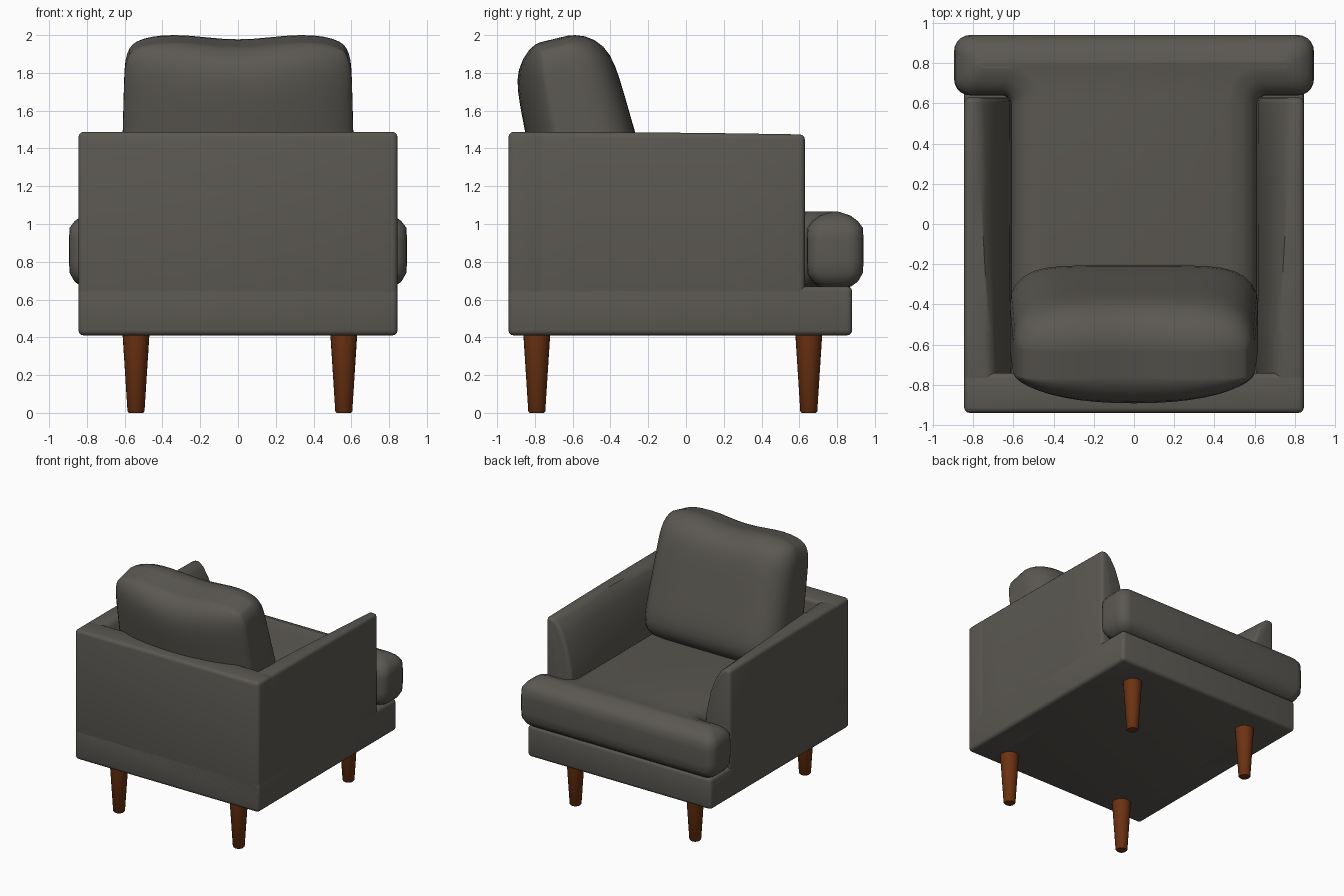
import bpy, bmesh, math
from mathutils import Vector

if "Cube" in bpy.data.objects:
    bpy.data.objects.remove(bpy.data.objects["Cube"], do_unlink=True)


def material(name, rgb):
    mat = bpy.data.materials.new(name)
    mat.use_nodes = True
    mat.diffuse_color = (*rgb, 1)
    bsdf = mat.node_tree.nodes["Principled BSDF"]
    bsdf.inputs["Base Color"].default_value = (*rgb, 1)
    bsdf.inputs["Roughness"].default_value = 0.8
    return mat


fabric = material("charcoal fabric", (0.105, 0.098, 0.085))
wood = material("walnut wood", (0.15, 0.032, 0.006))


def finish(bm, name, mat, bevel=0.0, angle=40):
    """Round the hard edges, then turn the bmesh into a smooth object."""
    bmesh.ops.recalc_face_normals(bm, faces=bm.faces[:])
    if bevel:
        hard = [e for e in bm.edges if e.calc_face_angle(0) > math.radians(50)]
        bmesh.ops.bevel(bm, geom=hard, offset=bevel, segments=3, profile=0.5,
                        affect='EDGES', clamp_overlap=True)
    mesh = bpy.data.meshes.new(name)
    bm.to_mesh(mesh)
    bm.free()
    mesh.materials.append(mat)
    obj = bpy.data.objects.new(name, mesh)
    bpy.context.collection.objects.link(obj)
    bpy.ops.object.select_all(action='DESELECT')
    obj.select_set(True)
    bpy.context.view_layer.objects.active = obj
    bpy.ops.object.shade_smooth_by_angle(angle=math.radians(angle))
    return obj


def loft(rings):
    """Skin a list of closed rings and cap both ends."""
    bm = bmesh.new()
    loops = [[bm.verts.new(p) for p in ring] for ring in rings]
    n = len(loops[0])
    for lower, upper in zip(loops, loops[1:]):
        for i in range(n):
            j = (i + 1) % n
            bm.faces.new((lower[i], lower[j], upper[j], upper[i]))
    bm.faces.new(loops[0])
    bm.faces.new(loops[-1])
    return bm


def box(name, lo, hi, bevel):
    bm = bmesh.new()
    bmesh.ops.create_cube(bm, size=1)
    for v in bm.verts:
        v.co = Vector([l + (c + 0.5) * (h - l) for c, l, h in zip(v.co, lo, hi)])
    return finish(bm, name, fabric, bevel)


# Frame: base and back panel
W, BACK, FLOOR, TOP = 0.845, -0.94, 0.41, 1.488
box("seat_base", (-W, BACK, FLOOR), (W, 0.88, 0.67), 0.028)
box("back_panel", (-W, BACK, FLOOR), (W, -0.74, TOP), 0.028)

# Arms: upright outside, curved slope inside, thinner crest toward the open end
crest_front = [(0.79, 0), (0.75, -0.03), (0.70, -0.11), (0.655, -0.23),
               (0.62, -0.39), (0.61, -0.5)]


def arm_ring(side, y, top, widen):
    pts = [(W, FLOOR), (W, top)]
    pts += [(x - widen * (x - 0.61), top + dz) for x, dz in crest_front]
    pts.append((0.61, FLOOR))
    return [(side * x, y, z) for x, z in pts]


for side, label in ((1, "left"), (-1, "right")):
    rings = [arm_ring(side, BACK + t * (0.63 - BACK), TOP - 0.014 * t * t, 0.5 * (1 - t))
             for t in (0, 0.25, 0.5, 0.75, 1)]
    finish(loft(rings), label + "_arm", fabric, 0.028)


# Seat cushion: T-shaped outline with filleted corners, lofted through its height
def t_outline(z, d):
    narrow, wide = 0.612 - d, 0.895 - d
    rear, step, front = -0.74 + d, 0.64 + d, 0.94 - d
    half = [(narrow, rear), (narrow, step), (wide, step), (wide, front)]
    corners = half + [(-x, y) for x, y in reversed(half)]
    n, pts = len(corners), []
    for i, corner in enumerate(corners):
        p = Vector(corner)
        a = (Vector(corners[i - 1]) - p).normalized()
        b = (Vector(corners[(i + 1) % n]) - p).normalized()
        concave = i in (1, n - 2)
        r = 0.05 + d * 0.7 if concave else 0.08 - d * 0.4
        centre = p + (a + b) * r
        for k in range(6):
            t = k / 5 * math.pi / 2
            q = centre - b * r * math.cos(t) - a * r * math.sin(t)
            pts.append((q.x, q.y, z))
    return pts


layers = [(0.66, 0.10), (0.67, 0.065), (0.695, 0.03), (0.74, 0.004), (0.80, 0),
          (0.92, 0), (0.98, 0.004), (1.015, 0.03), (1.045, 0.07), (1.06, 0.115),
          (1.067, 0.14)]
finish(loft([t_outline(z, d) for z, d in layers]), "seat_cushion", fabric)

# Back cushion: boxed pillow, puffed on both faces and leaning back
bm = bmesh.new()
bmesh.ops.create_cube(bm, size=2)
bmesh.ops.subdivide_edges(bm, edges=bm.edges[:], cuts=19, use_grid_fill=True)
lean = math.radians(13.5)
for v in bm.verts:
    a, b = (math.sin(c * math.pi / 2) for c in (v.co.x, v.co.z))
    c = v.co.y
    rise = max(0, 1 - b ** 6) ** 0.6
    if c > 0:
        puff = 0.205 * rise * max(0, 1 - a ** 6) ** 0.5
    else:
        puff = 0.165 * rise * max(0, 1 - a ** 2) ** 0.6
    puff *= abs(c) > 0.999
    depth = c * (0.098 - 0.022 * b + puff)
    width = a * (0.61 - 0.012 * b) * (1 - 0.07 * abs(b) ** 10)
    height = b * 0.5 * (1 - 0.06 * a ** 10)
    height -= 0.012 * max(0, b) * math.cos(a * 5)
    v.co = (width,
            -0.583 - height * math.sin(lean) + depth * math.cos(lean),
            1.489 + height * math.cos(lean) + depth * math.sin(lean))
lift = 2.0 - max(v.co.z for v in bm.verts)
bmesh.ops.translate(bm, verts=bm.verts[:], vec=(0, 0, lift))
finish(bm, "back_cushion", fabric)

# Legs: tapered round pegs with a softened foot
for x, side in ((0.56, "left"), (-0.54, "right")):
    for y, end in ((-0.79, "rear"), (0.65, "fore")):
        rings = []
        for z, r in ((0, 0.038), (0.008, 0.045), (0.43, 0.072)):
            rings.append([(x + r * math.cos(i * math.tau / 24),
                           y + r * math.sin(i * math.tau / 24), z) for i in range(24)])
        finish(loft(rings), f"{side}_{end}_leg", wood)
